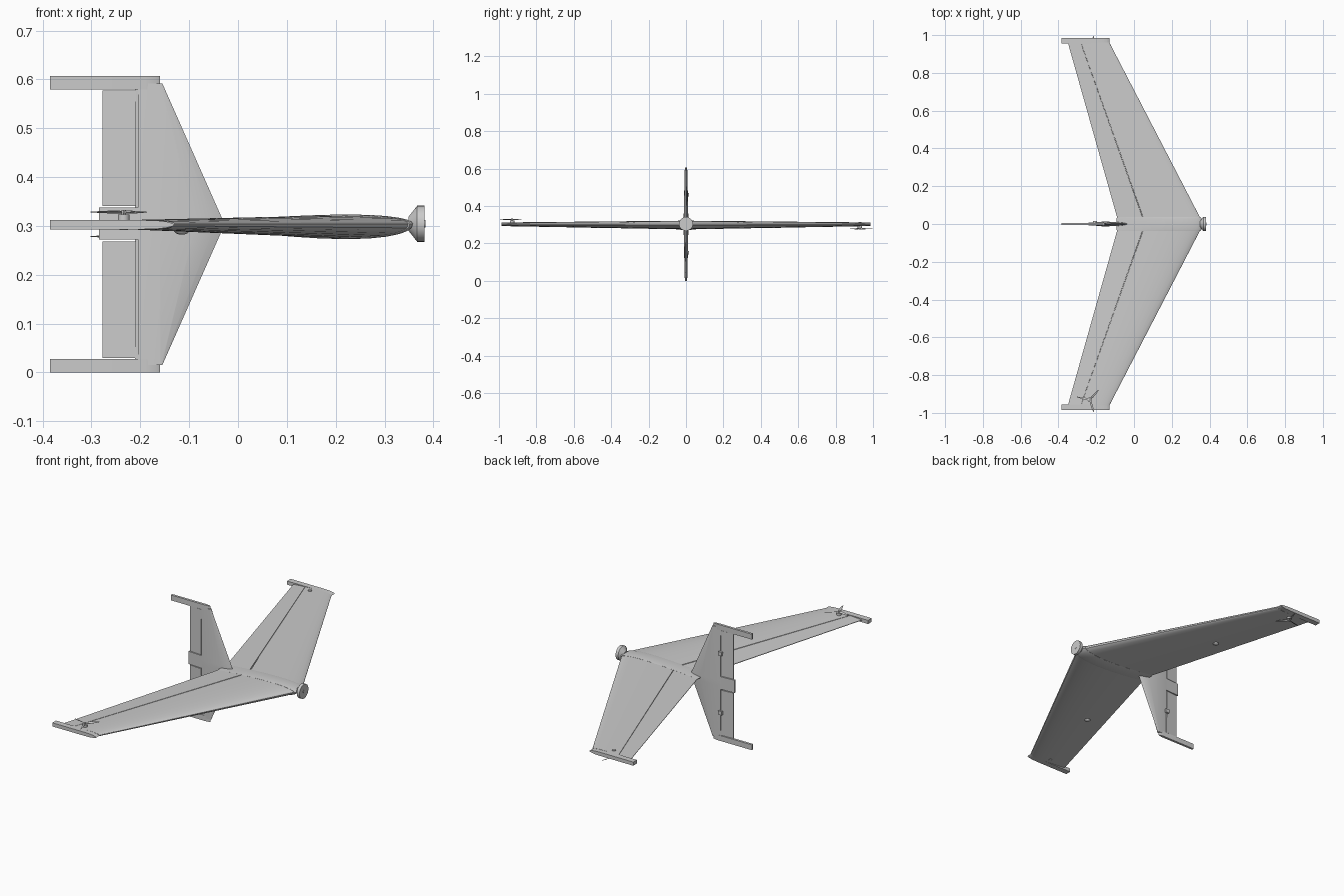
import bpy, bmesh, math
from mathutils import Vector, Matrix

cube = bpy.data.objects.get("Cube")
if cube:
    bpy.data.objects.remove(cube, do_unlink=True)

ZC = 0.3035  # height of the wing plane and of the fin's middle
GREY = (0.6, 0.6, 0.6, 1)
grey = bpy.data.materials.new("light grey")
grey.use_nodes = True
grey.diffuse_color = GREY
grey.node_tree.nodes["Principled BSDF"].inputs["Base Color"].default_value = GREY


def add_object(name, bm, smooth=True):
    bmesh.ops.recalc_face_normals(bm, faces=bm.faces)
    mesh = bpy.data.meshes.new(name)
    bm.to_mesh(mesh)
    bm.free()
    mesh.materials.append(grey)
    ob = bpy.data.objects.new(name, mesh)
    bpy.context.collection.objects.link(ob)
    if smooth:
        bpy.ops.object.select_all(action='DESELECT')
        ob.select_set(True)
        bpy.context.view_layer.objects.active = ob
        bpy.ops.object.shade_smooth_by_angle(angle=math.radians(30))
    return ob


def loft(name, sections, smooth=True):
    """Skin a row of closed sections with equal point counts, capping both ends."""
    bm = bmesh.new()
    rings = [[bm.verts.new(p) for p in s] for s in sections]
    n = len(rings[0])
    for a, b in zip(rings, rings[1:]):
        for i in range(n):
            j = (i + 1) % n
            bm.faces.new((a[i], a[j], b[j], b[i]))
    bm.faces.new(rings[0])
    bm.faces.new(rings[-1])
    return add_object(name, bm, smooth)


def box(name, lo, hi):
    bm = bmesh.new()
    lo, hi = Vector(lo), Vector(hi)
    bmesh.ops.create_cube(bm, size=1, matrix=Matrix.LocRotScale((lo + hi) / 2, None, hi - lo))
    return add_object(name, bm, False)


def cylinder(name, loc, r1, r2, depth, axis='Z', seg=24):
    bm = bmesh.new()
    rot = Matrix.Rotation(math.pi / 2, 4, 'Y') if axis == 'X' else Matrix()
    bmesh.ops.create_cone(bm, cap_ends=True, segments=seg, radius1=r1, radius2=r2,
                          depth=depth, matrix=Matrix.Translation(loc) @ rot)
    return add_object(name, bm)


def thick(f):
    """Airfoil half thickness along the chord, 1 at the thickest point."""
    return (0.2969 * math.sqrt(f) - 0.126 * f - 0.3516 * f**2
            + 0.2843 * f**3 - 0.1015 * f**4) / 0.1


def wing_section(y, le, te, top, bottom, groove=0.0):
    """Airfoil at y, with an optional hinge groove on the upper skin."""
    chord = le - te
    up = [1, 0.85, 0.696, 0.694, 0.686, 0.684, 0.55, 0.42, 0.3, 0.2, 0.12, 0.06, 0.025, 0.007, 0]
    low = [0.007, 0.025, 0.06, 0.12, 0.2, 0.3, 0.42, 0.55, 0.7, 0.85, 1]
    pts = []
    for f in up:
        dip = groove if f in (0.694, 0.686) else 0
        pts.append((le - f * chord, y, ZC + thick(f) * top + 0.001 - dip))
    for f in low:
        pts.append((le - f * chord, y, ZC - thick(f) * bottom - 0.001))
    return pts


# Wings, centre fairing and tip bars
for side, s in (("left", 1), ("right", -1)):
    loft(side + "_wing", [
        wing_section(s * 0.03, 0.352, -0.088, 0.017, 0.027, 0.003),
        wing_section(s * 0.96, -0.13, -0.35, 0.008, 0.010, 0.002)])
    # Tip bar: rounded nose, square tail, extruded along the tip
    nose = [(-0.20, .0095), (-0.165, .0085), (-0.145, .006), (-0.134, .003), (-0.13, 0)]
    outline = [(-0.385, .0095)] + nose
    outline += [(x, -h) for x, h in reversed(outline[:-1])]
    loft(side + "_wing_tip_bar",
         [[(x, s * y, ZC - 0.001 + z) for x, z in outline] for y in (0.956, 0.986)])

    # Servo blister under the elevon hinge
    bm = bmesh.new()
    bmesh.ops.create_uvsphere(bm, u_segments=16, v_segments=8, radius=0.014,
                              matrix=Matrix.LocRotScale((-0.115, s * 0.5, ZC - 0.013), None,
                                                        (1.1, 1, 0.6)))
    add_object(side + "_servo_blister", bm)

loft("centre_fairing", [
    wing_section(-0.036, 0.352, -0.09, 0.0175, 0.0275),
    wing_section(-0.028, 0.358, -0.092, 0.019, 0.0295),
    wing_section(0.028, 0.358, -0.092, 0.019, 0.0295),
    wing_section(0.036, 0.352, -0.09, 0.0175, 0.0275)])

# Nose sensor: flared cone, drum and small lens
cylinder("nose_cone", (0.358, 0, ZC + 0.001), 0.014, 0.037, 0.018, 'X', 32)
cylinder("nose_drum", (0.3745, 0, ZC + 0.001), 0.037, 0.037, 0.015, 'X', 32)
cylinder("nose_lens", (0.3815, 0, ZC + 0.001), 0.008, 0.008, 0.004, 'X', 16)


# Vertical fin: fixed part, thickest near its rear, from lower tip to upper tip
def fin_section(z, le, half):
    c = le + 0.16
    side = [(-0.205, half * 0.68), (-0.16, half), (-0.16 + c * 0.55, half * 0.8),
            (-0.16 + c * 0.85, half * 0.45)]
    pts = side + [(le, 0)] + [(x, -h) for x, h in reversed(side)]
    return [(x, y, z) for x, y in pts]


loft("fin", [fin_section(0.015, -0.155, 0.007), fin_section(ZC - 0.013, -0.033, 0.013),
             fin_section(ZC + 0.013, -0.033, 0.013), fin_section(0.592, -0.155, 0.007)])


def wedge(name, x0, x1, h0, h1, z0, z1, k0=1, k1=1):
    """Tapered slab between two heights; k0 and k1 scale the end thicknesses."""
    return loft(name, [[(x0, h0 * k, z), (x1, h1 * k, z), (x1, -h1 * k, z), (x0, -h0 * k, z)]
                       for z, k in ((z0, k0), (z1, k1))], False)


wedge("fin_centre_block", -0.2, -0.285, 0.009, 0.004, 0.272, 0.338)
wedge("upper_rudder", -0.209, -0.277, 0.008, 0.002, 0.341, 0.577, 1, 0.6)
wedge("lower_rudder", -0.209, -0.277, 0.008, 0.002, 0.030, 0.268, 0.6, 1)
for label, z0, z1, zs in (("upper", 0.579, 0.607, 0.46), ("lower", 0.0, 0.028, 0.15)):
    # Hinge bar, tip bar with a tapered front, and rudder horn
    box(label + "_rudder_hinge", (-0.211, -0.002, min(z0, 0.338)), (-0.203, 0.002, max(z0, 0.272)))
    prof = [(-0.385, .006), (-0.19, .0065), (-0.168, .004), (-0.16, 0)]
    prof += [(x, -h) for x, h in reversed(prof[:-1])]
    loft(label + "_fin_tip_bar", [[(x, y, z) for x, y in prof] for z in (z0, z1)])
    box(label + "_rudder_horn", (-0.217, 0.003, zs - 0.01), (-0.197, 0.016, zs + 0.01))


# Three-bladed propellers: above the right tip, below the left tip
def propeller(side, s):
    up = -s
    hub = Vector((-0.234, s * 0.93, ZC))
    cylinder(side + "_motor", hub + Vector((0, 0, up * 0.011)), 0.012, 0.012, 0.018)
    cylinder(side + "_propeller_hub", hub + Vector((0, 0, up * 0.024)), 0.005, 0.005, 0.010, seg=12)
    cylinder(side + "_motor_screw", hub - Vector((0, 0, up * 0.008)), 0.009, 0.009, 0.008)
    bm = bmesh.new()
    # radius, half width and twist along a blade
    shape = [(0.0, .003, .6), (0.02, .006, .45), (0.045, .005, .3), (0.0695, .0015, .15)]
    for k in range(3):
        a = math.radians(48 + 120 * k)
        out, across = Vector((math.cos(a), math.sin(a), 0)), Vector((-math.sin(a), math.cos(a), 0))
        rows = []
        for r, w, tw in shape:
            mid = out * r + Vector((0, 0, 0.025))
            arm = across * (w * math.cos(tw)) + Vector((0, 0, w * math.sin(tw)))
            flat = Vector((0, 0, 0.0006))
            rows.append([bm.verts.new(mid + p) for p in (arm + flat, flat - arm, -arm - flat, arm - flat)])
        for p, q in zip(rows, rows[1:]):
            for i in range(4):
                bm.faces.new((p[i], p[(i + 1) % 4], q[(i + 1) % 4], q[i]))
        bm.faces.new(rows[0])
        bm.faces.new(rows[-1])
    turn = Matrix.Rotation(math.pi, 4, 'X') if up < 0 else Matrix()
    bmesh.ops.transform(bm, matrix=Matrix.Translation(hub) @ turn, verts=bm.verts)
    add_object(side + "_propeller_blades", bm, False)


propeller("left", 1)
propeller("right", -1)
